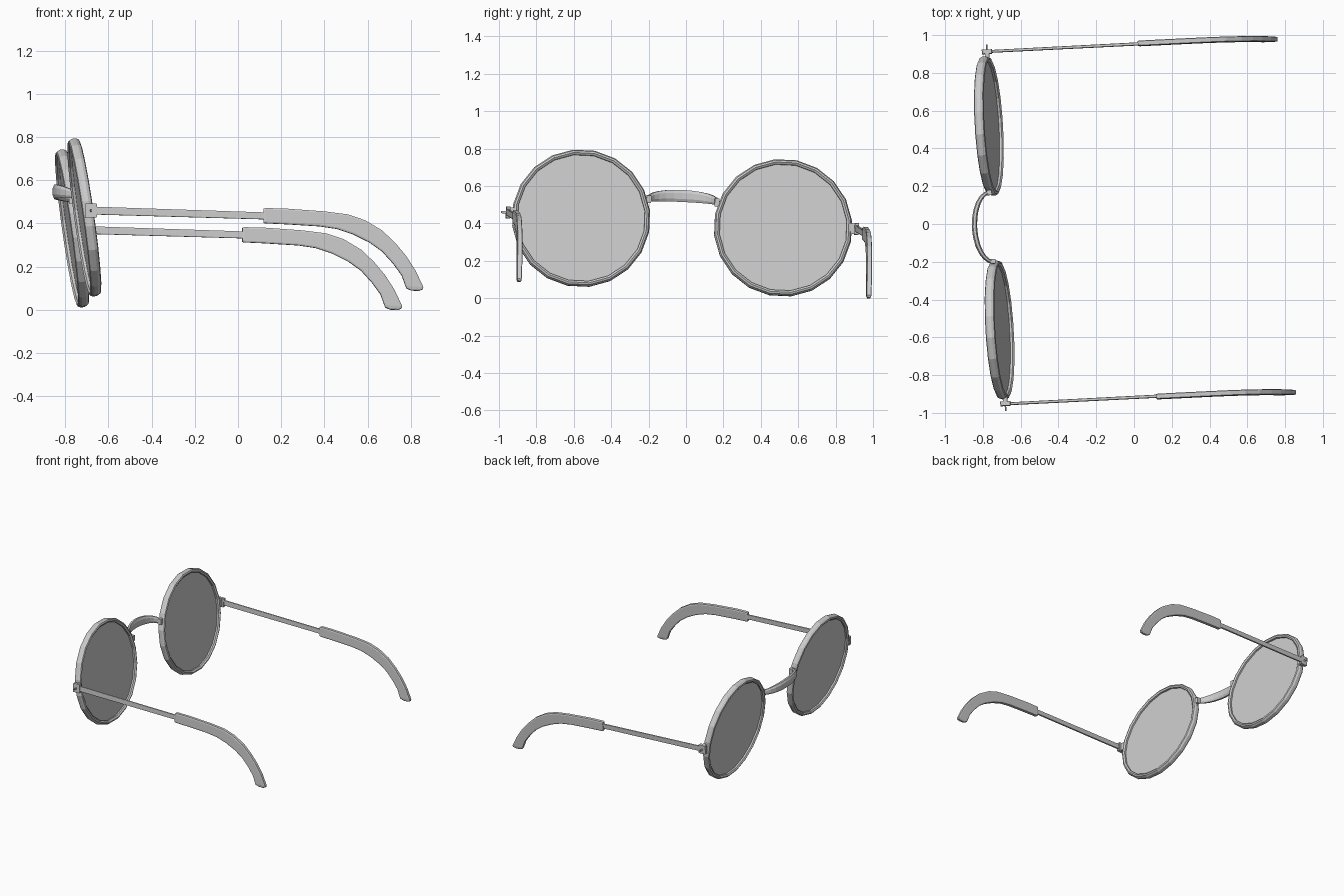
import bpy, bmesh, math
from mathutils import Matrix, Vector

if "Cube" in bpy.data.objects:
    bpy.data.objects.remove(bpy.data.objects["Cube"])

# Glasses are built symmetric about local y = 0 (hinge line at x = z = 0), then posed
POSE = (Matrix.Translation((-0.73, -0.02, 0.415))
        @ Matrix.Rotation(math.radians(3), 4, 'Z')
        @ Matrix.Rotation(math.radians(-2.7), 4, 'X'))
LENS = (Matrix.Translation((-0.01, 0.541, -0.013))
        @ Matrix.Rotation(math.radians(-8), 4, 'Y'))
SIDES = 20


def finish(name, bm, mirror=True):
    bmesh.ops.recalc_face_normals(bm, faces=bm.faces)
    me = bpy.data.meshes.new(name)
    bm.to_mesh(me)
    bm.free()
    ob = bpy.data.objects.new(name, me)
    bpy.context.collection.objects.link(ob)
    if mirror:
        m = ob.modifiers.new("mirror", 'MIRROR')
        m.use_axis = (False, True, False)
        m.use_mirror_merge = False
    ob.matrix_world = POSE
    return ob


def skin(bm, rings, closed=False):
    n = len(rings[0])
    pairs = list(zip(rings, rings[1:])) + ([(rings[-1], rings[0])] if closed else [])
    for a, b in pairs:
        for i in range(n):
            j = (i + 1) % n
            bm.faces.new((a[i], a[j], b[j], b[i]))
    if not closed:
        bm.faces.new(rings[0])
        bm.faces.new(rings[-1])


def loft(name, sections, mirror=True, c=0.6):
    """Chamfered rectangular sections given as (centre, half vector, half vector)."""
    bm = bmesh.new()
    shape = [(1, c), (c, 1), (-c, 1), (-1, c), (-1, -c), (-c, -1), (c, -1), (1, -c)]
    rings = [[bm.verts.new(Vector(p) + Vector(u) * a + Vector(v) * b) for a, b in shape]
             for p, u, v in sections]
    skin(bm, rings)
    return finish(name, bm, mirror)


def bar(name, x, z, y0, y1, hx, hz, c=0.9):
    return loft(name, [((x, y, z), (hx, 0, 0), (0, 0, hz)) for y in (y0, y1)], c=c)


# Rims: profile (radius, depth) swept around the lens axis
profile = [(0.343, -0.018), (0.354, -0.026), (0.364, -0.022), (0.371, -0.009),
           (0.371, 0.009), (0.364, 0.022), (0.354, 0.026), (0.343, 0.018)]
bm = bmesh.new()
rings = []
for k in range(SIDES):
    a = 2 * math.pi * (k + 0.5) / SIDES
    rings.append([bm.verts.new(LENS @ Vector((d, r * math.sin(a), r * math.cos(a))))
                  for r, d in profile])
skin(bm, rings, closed=True)
finish("rim", bm)

# Lenses
bm = bmesh.new()
rings = []
for d in (-0.006, 0.006):
    rings.append([bm.verts.new(LENS @ Vector((d, 0.35 * math.sin(t), 0.35 * math.cos(t))))
                  for t in [2 * math.pi * (k + 0.5) / SIDES for k in range(SIDES)]])
skin(bm, rings)
finish("lens", bm)

# Bridge: arched forward and upward, taller in the middle
secs = []
for i in range(13):
    t = math.pi * i / 12
    s, co = math.sin(t), math.cos(t)
    out = Vector((-s * 0.19, -co * 0.11, 0)).normalized()
    secs.append(((-0.022 - 0.092 * s, -0.185 * co, 0.106 + 0.026 * s),
                 out * (0.009 + 0.005 * s), (0, 0, 0.015 + 0.017 * s)))
loft("bridge", secs, mirror=False, c=0.5)
bar("bridge_post", -0.026, 0.106, 0.17, 0.195, 0.014, 0.021)

# Hinges
bar("hinge_stem", 0.0, 0.0, 0.895, 0.926, 0.012, 0.028)
bar("hinge_block", 0.0, 0.0, 0.923, 0.945, 0.027, 0.032)
bar("hinge_pin", 0.0, 0.0, 0.94, 0.972, 0.004, 0.006, c=0.5)

# Temple arms
loft("temple_arm", [((x, 0.935, z), (0, w, 0), (0, 0, h)) for x, z, w, h in
                    ((0.015, 0.0, 0.007, 0.018), (0.82, -0.025, 0.008, 0.016))], c=0.8)

# Ear tips: upper and lower outline points (x, z) and half width
tip = [((0.80, 0.008), (0.80, -0.057), 0.012),
       ((0.81, 0.011), (0.81, -0.059), 0.014),
       ((0.90, 0.009), (0.90, -0.063), 0.014),
       ((1.08, -0.004), (1.06, -0.073), 0.014),
       ((1.19, -0.018), (1.14, -0.085), 0.014),
       ((1.27, -0.045), (1.215, -0.11), 0.014),
       ((1.35, -0.093), (1.29, -0.147), 0.014),
       ((1.41, -0.15), (1.35, -0.19), 0.014),
       ((1.46, -0.21), (1.40, -0.245), 0.014),
       ((1.505, -0.28), (1.44, -0.30), 0.014),
       ((1.54, -0.355), (1.458, -0.35), 0.013),
       ((1.537, -0.366), (1.463, -0.362), 0.011),
       ((1.52, -0.372), (1.485, -0.371), 0.007)]
loft("ear_tip", [(((u[0] + l[0]) / 2, 0.937, (u[1] + l[1]) / 2), (0, w, 0),
                  ((u[0] - l[0]) / 2, 0, (u[1] - l[1]) / 2)) for u, l, w in tip], c=0.8)
